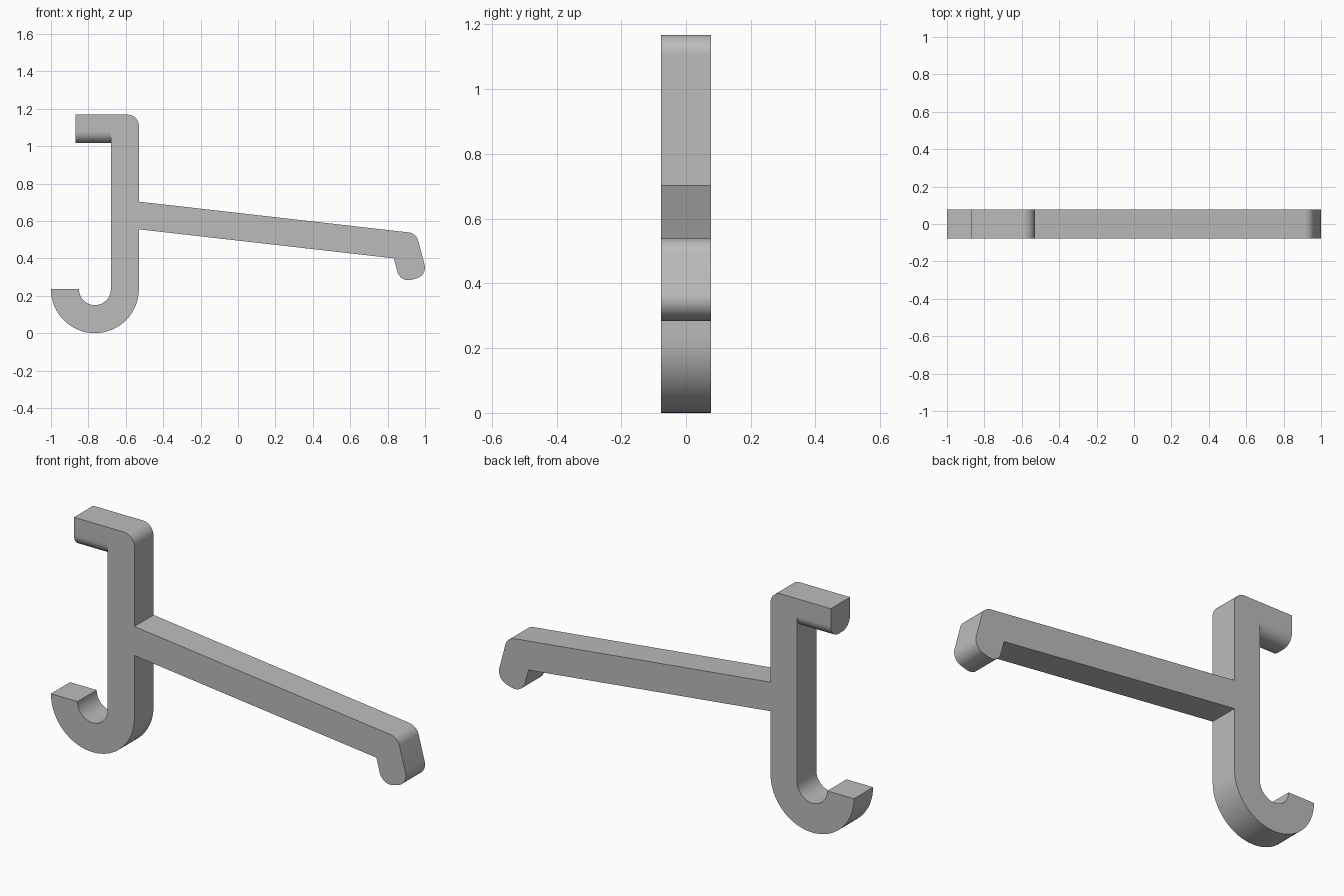
import bpy
import bmesh
import math
from mathutils import Vector, Matrix

if "Cube" in bpy.data.objects:
    bpy.data.objects.remove(bpy.data.objects["Cube"], do_unlink=True)

HALF = 0.077   # half the thickness of the whole part
R = 0.06       # general corner rounding

grey = bpy.data.materials.new("plain grey")
grey.use_nodes = True
colour = (0.5, 0.5, 0.5, 1.0)
grey.diffuse_color = colour
grey.node_tree.nodes["Principled BSDF"].inputs["Base Color"].default_value = colour


def rounded_outline(corners, steps=16):
    """Turn (u, v, radius) corners into an outline with true arc fillets."""
    points = []
    for i, (u, v, r) in enumerate(corners):
        p = Vector((u, v))
        if r == 0:
            new = [p]
        else:
            a = (Vector(corners[i - 1][:2]) - p).normalized()
            b = (Vector(corners[(i + 1) % len(corners)][:2]) - p).normalized()
            half = a.angle(b) / 2
            centre = p + (a + b).normalized() * (r / math.sin(half))
            start = p + a * (r / math.tan(half)) - centre
            end = p + b * (r / math.tan(half)) - centre
            sweep = start.angle(end)
            if start.x * end.y - start.y * end.x < 0:
                sweep = -sweep
            new = [centre + Matrix.Rotation(sweep * k / steps, 2) @ start
                   for k in range(steps + 1)]
        for q in new:
            if not points or (q - points[-1]).length > 1e-4:
                points.append(q)
    if (points[0] - points[-1]).length < 1e-4:
        points.pop()
    return points


def extruded(name, corners, place, offset):
    """Extrude a rounded outline; place maps outline points to 3D."""
    bm = bmesh.new()
    face = bm.faces.new([bm.verts.new(place(q)) for q in rounded_outline(corners)])
    top = bmesh.ops.extrude_face_region(bm, geom=[face])["geom"]
    bmesh.ops.translate(bm, vec=offset,
                        verts=[g for g in top if isinstance(g, bmesh.types.BMVert)])
    bmesh.ops.recalc_face_normals(bm, faces=bm.faces)
    mesh = bpy.data.meshes.new(name)
    bm.to_mesh(mesh)
    bm.free()
    mesh.materials.append(grey)
    for poly in mesh.polygons:
        poly.use_smooth = True
    mesh.set_sharp_from_angle(angle=math.radians(30))
    obj = bpy.data.objects.new(name, mesh)
    bpy.context.collection.objects.link(obj)
    return obj


# Angled arm tip: direction down the tip and across it
tip = Vector((0.833, 0.4))
down = Vector((math.sin(math.radians(15)), -math.cos(math.radians(15))))
across = Vector((-down.y, down.x))
tip_inner = tip + down * 0.135
tip_outer = tip_inner + across * 0.15

# Upright post with lower J hook and sloping arm
body = [
    (-1.0, 0.235, 0), (-1.0, 0.0, 0.235), (-0.53, 0.0, 0.235),
    (-0.53, 0.555, 0), (tip.x, tip.y, 0),
    (tip_inner.x, tip_inner.y, R), (tip_outer.x, tip_outer.y, R),
    (0.953, 0.534, R), (-0.53, 0.703, 0),
    (-0.53, 1.168, R), (-0.68, 1.168, 0),
    (-0.68, 0.15, 0.085), (-0.85, 0.15, 0.085), (-0.85, 0.235, 0),
]
extruded("post_hook_and_arm", body,
         lambda q: (q.x, -HALF, q.y), (0, 2 * HALF, 0))

# Upper lip with a rounded underside
lip = [(-HALF, 1.168, 0), (-HALF, 1.017, R), (HALF, 1.017, R), (HALF, 1.168, 0)]
extruded("top_lip", lip, lambda q: (-0.87, q.x, q.y), (0.19, 0, 0))
